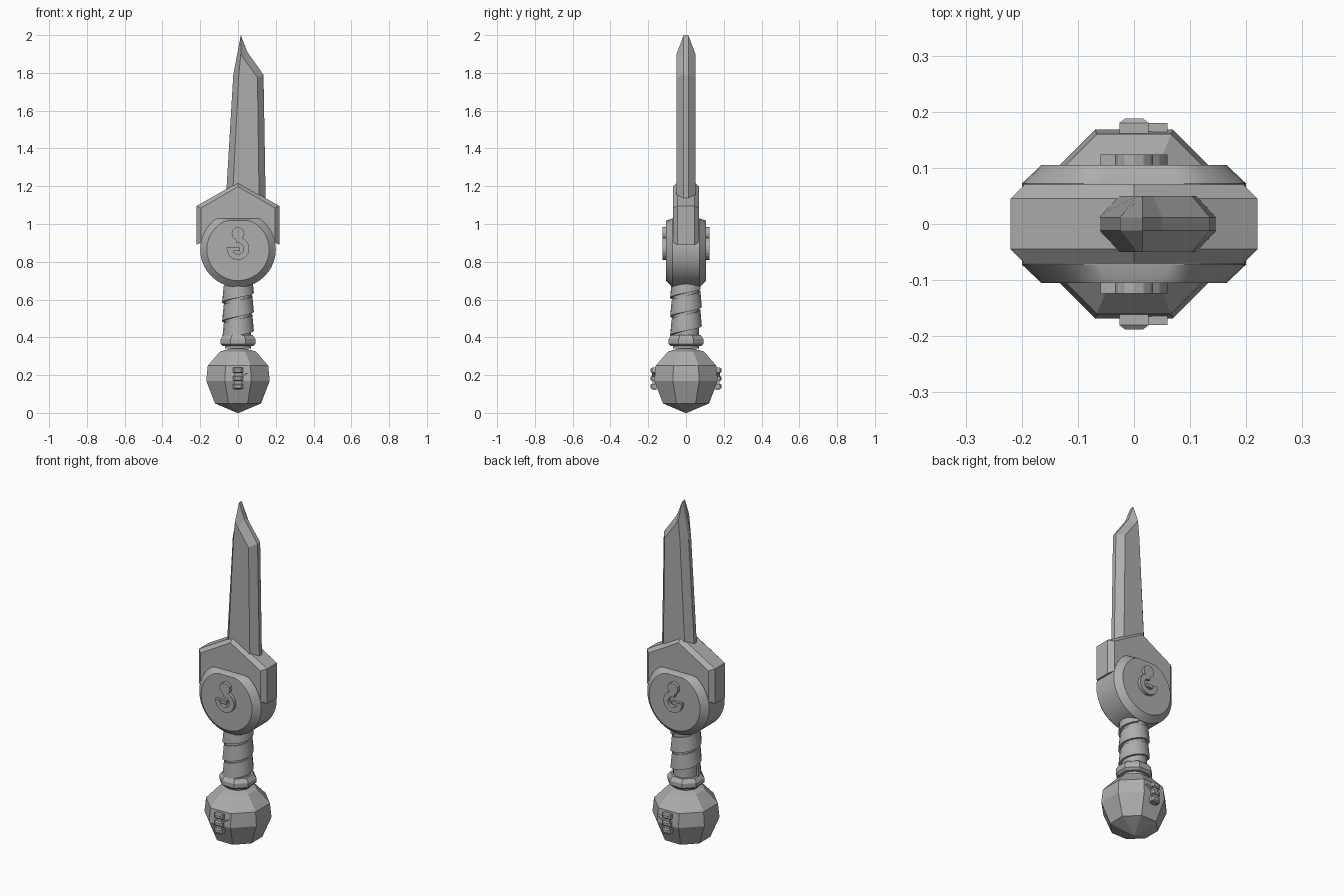
import bpy, bmesh, math

if "Cube" in bpy.data.objects:
    bpy.data.objects.remove(bpy.data.objects["Cube"])

steel = bpy.data.materials.new("plain grey")
steel.diffuse_color = (0.42, 0.42, 0.42, 1)
steel.use_nodes = True
steel.node_tree.nodes["Principled BSDF"].inputs["Base Color"].default_value = steel.diffuse_color


def loft(name, loops, smooth=None):
    """Bridge equal-length loops of 3D points and cap both ends."""
    bm = bmesh.new()
    rings = [[bm.verts.new(p) for p in loop] for loop in loops]
    n = len(rings[0])
    for a, b in zip(rings, rings[1:]):
        for i in range(n):
            j = (i + 1) % n
            bm.faces.new((a[i], a[j], b[j], b[i]))
    bm.faces.new(rings[0])
    bm.faces.new(rings[-1])
    bmesh.ops.recalc_face_normals(bm, faces=bm.faces)
    me = bpy.data.meshes.new(name)
    bm.to_mesh(me)
    bm.free()
    me.materials.append(steel)
    ob = bpy.data.objects.new(name, me)
    bpy.context.collection.objects.link(ob)
    if smooth:
        bpy.ops.object.select_all(action='DESELECT')
        ob.select_set(True)
        bpy.context.view_layer.objects.active = ob
        bpy.ops.object.shade_smooth_by_angle(angle=math.radians(smooth))
    return ob


def at_y(points, y):
    return [(x, y, z) for x, z in points]


def slab(name, points, y0, y1):
    return loft(name, [at_y(points, y0), at_y(points, y1)])


def lathe(name, profile, sides, smooth=None):
    """Turn (radius, z) points round z, flat side towards the front."""
    ang = [2 * math.pi * (i + 0.5) / sides for i in range(sides)]
    return loft(name, [[(r * math.cos(a), r * math.sin(a), z) for a in ang]
                       for r, z in profile], smooth)


def arc(r, cx, cz, a0, a1, n):
    return [(cx + r * math.cos(math.radians(a0 + (a1 - a0) * i / n)),
             cz + r * math.sin(math.radians(a0 + (a1 - a0) * i / n))) for i in range(n + 1)]


def box_points(x0, x1, z0, z1):
    return [(x0, z0), (x1, z0), (x1, z1), (x0, z1)]


# blade: flat faces with bevelled edges, angled tip
rim = [(-.066, 1.1), (-.025, 1.79), (.015, 2.0), (.05, 1.91), (.135, 1.79), (.147, 1.1)]
flat = [(-.031, 1.1), (.005, 1.8), (.015, 1.9), (.035, 1.87), (.103, 1.775), (.112, 1.1)]
loft("blade", [at_y(flat, -.05), at_y(rim, -.012), at_y(rim, .012), at_y(flat, .05)])

# guard: bevelled chevron
outer = [(0, 1.22), (.22, 1.095), (.22, .89), (0, 1.0), (-.22, .89), (-.22, 1.095)]
inner = [(0, 1.198), (.195, 1.085), (.195, .905), (0, 1.0), (-.195, .905), (-.195, 1.085)]
loft("guard", [at_y(inner, -.07), at_y(outer, -.045), at_y(outer, .045), at_y(inner, .07)])


# hub: bevelled disc with a flattened top
def disc(r, top, y):
    return [(x, y, min(z, top)) for x, z in arc(r, 0, .865, 0, 360, 40)[:-1]]


loft("hub_disc", [disc(.165, 1.018, -.105), disc(.2, 1.03, -.072),
                  disc(.2, 1.03, .072), disc(.165, 1.018, .105)], 25)

# grip core and spiral wrap
lathe("grip_core", [(.07, .34), (.07, .69)], 16, 30)
loops = []
for i in range(44):
    a, z = 2 * math.pi * i / 16 + math.pi, .385 + .1 * i / 16
    loops.append([(r * math.cos(a), r * math.sin(a), z + dz)
                  for r, dz in ((.06, 0), (.084, 0), (.076, .085), (.06, .085))])
loft("grip_wrap", loops, 30)

# collar and pommel: both eight-sided
c = 1 / math.cos(math.pi / 8)
lathe("collar", [(r * c, z) for r, z in
                 ((.08, .353), (.093, .365), (.093, .39), (.078, .412))], 8)
lathe("pommel", [(r * c, z) for r, z in
                 ((.004, 0), (.122, .05), (.168, .17), (.16, .25), (.095, .325), (.004, .35))], 8)

# raised ornaments, mirrored front and back
for side, s in (("front", -1), ("back", 1)):
    slab("hub_stud_" + side, arc(.034, 0, .95, 0, 360, 12)[:-1], s * .1, s * .124)
    ring = arc(.06, 0, .87, 175, 465, 18) + arc(.03, 0, .87, 465, 175, 18)
    slab("hub_ring_" + side, ring, s * .1, s * .124)
    slab("hub_ring_tab_" + side, box_points(-.05, .01, .857, .875), s * .1, s * .12)
    slab("pommel_stem_" + side, box_points(-.018, .018, .12, .24), s * .155, s * .178)
    for k, z in enumerate((.14, .182, .225)):
        lo, hi = box_points(-.026, .026, z - .014, z + .014), box_points(-.016, .016, z - .008, z + .008)
        loft(f"pommel_block_{side}_{k}", [at_y(lo, s * .155), at_y(lo, s * .18), at_y(hi, s * .188)])
    slab("pommel_spur_" + side, [(.015, .185), (.06, .215), (.015, .2)], s * .155, s * .18)
